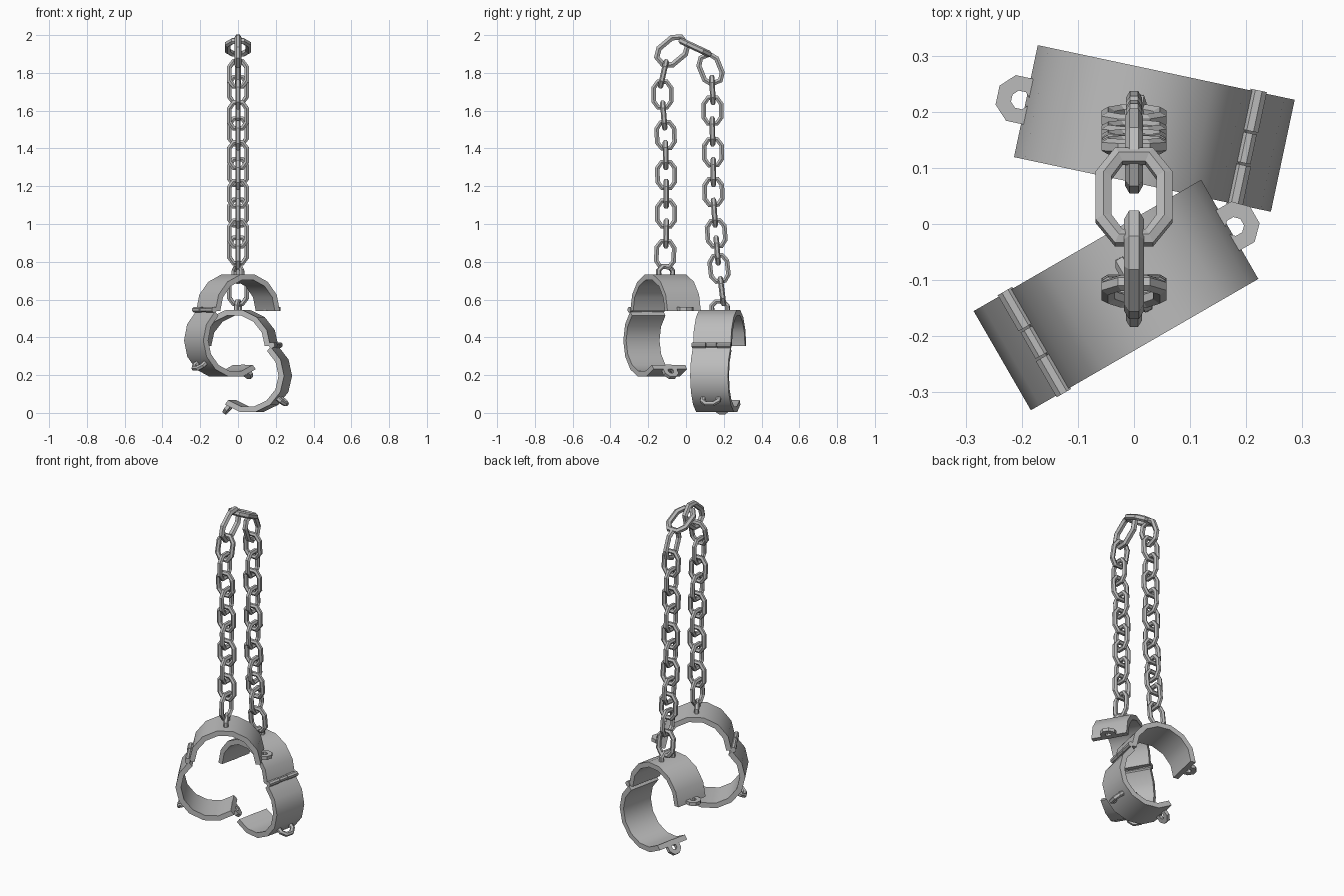
import bpy, bmesh, math
from mathutils import Matrix, Vector

cube = bpy.data.objects.get("Cube")
if cube:
    bpy.data.objects.remove(cube)

steel = bpy.data.materials.new("grey_steel")
steel.use_nodes = True
GREY = (0.5, 0.5, 0.5, 1)
steel.diffuse_color = GREY
steel.node_tree.nodes["Principled BSDF"].inputs["Base Color"].default_value = GREY

OUTER, INNER, HALF_WIDTH = 0.197, 0.167, 0.102
HINGE_X, OPENING = -0.2, math.radians(51)
T, R = Matrix.Translation, Matrix.Rotation


def finish(bm, name):
    bmesh.ops.recalc_face_normals(bm, faces=bm.faces)
    mesh = bpy.data.meshes.new(name)
    bm.to_mesh(mesh)
    bm.free()
    mesh.materials.append(steel)
    return mesh


def place(mesh, name, matrix, smooth=False):
    ob = bpy.data.objects.new(name, mesh)
    bpy.context.collection.objects.link(ob)
    ob.matrix_world = matrix
    if smooth:
        bpy.ops.object.select_all(action='DESELECT')
        ob.select_set(True)
        bpy.context.view_layer.objects.active = ob
        bpy.ops.object.shade_smooth_by_angle(angle=math.radians(40))
    return ob


def bridge(bm, rings, closed):
    """Skin a list of equal vertex rings, capping the ends if open."""
    n = len(rings[0])
    pairs = list(zip(rings, rings[1:]))
    if closed:
        pairs.append((rings[-1], rings[0]))
    else:
        bm.faces.new(rings[0])
        bm.faces.new(rings[-1])
    for a, b in pairs:
        for i in range(n):
            j = (i + 1) % n
            bm.faces.new((a[i], a[j], b[j], b[i]))


def rod_mesh(name, points, radius, closed, sides=6):
    """Mitred rod following a path in the local YZ plane."""
    bm = bmesh.new()
    pts = [Vector((0, y, z)) for y, z in points]
    rings, n = [], len(pts)
    for i, p in enumerate(pts):
        before = pts[i - 1] if closed or i else p
        after = pts[(i + 1) % n] if closed or i < n - 1 else p
        d = ((p - before).normalized() + (after - p).normalized()).normalized()
        normal = Vector((0, -d.z, d.y))
        ring = []
        for k in range(sides):
            a = math.tau * (k + 0.5) / sides
            ring.append(bm.verts.new(p + radius * (
                normal * math.cos(a) + Vector((1, 0, 0)) * math.sin(a))))
        rings.append(ring)
    bridge(bm, rings, closed)
    return finish(bm, name)


def band_mesh(segments=7):
    """Half of a cuff band, arching over +z."""
    bm = bmesh.new()
    rings = []
    for i in range(segments + 1):
        a = math.pi * i / segments
        rings.append([bm.verts.new((r * math.cos(a), y, r * math.sin(a)))
                      for r, y in ((OUTER, -HALF_WIDTH), (OUTER, HALF_WIDTH),
                                   (INNER, HALF_WIDTH), (INNER, -HALF_WIDTH))])
    bridge(bm, rings, False)
    return finish(bm, "cuff_band")


def eye_mesh(outer=0.045, inner=0.017, thick=0.02, sides=8):
    """Flat lock eye with a hole."""
    bm = bmesh.new()
    rings = []
    for i in range(sides):
        a = math.tau * (i + 0.5) / sides
        rings.append([bm.verts.new((r * math.cos(a), r * math.sin(a), z))
                      for r, z in ((outer, 0), (outer, thick),
                                   (inner, thick), (inner, 0))])
    bridge(bm, rings, True)
    return finish(bm, "lock_eye")


def knuckle_mesh(radius, length):
    bm = bmesh.new()
    bmesh.ops.create_cone(bm, cap_ends=True, segments=8, radius1=radius,
                          radius2=radius, depth=length,
                          matrix=R(math.pi / 2, 4, 'X') @ R(math.pi / 8, 4, 'Z'))
    return finish(bm, "hinge_knuckle")


band, eye = band_mesh(), eye_mesh()
staple = rod_mesh("staple", [(-.042, -.01), (-.042, .022), (-.02, .044),
                             (.02, .044), (.042, .022), (.042, -.01)], 0.014, False)
end_knuckle, mid_knuckle = knuckle_mesh(0.016, 0.074), knuckle_mesh(0.014, 0.054)


def cuff(name, y, z, degrees):
    base = T((0, y, z)) @ R(math.radians(degrees), 4, 'Z')
    hinge = T((HINGE_X, 0, 0))
    swung = (base @ hinge @ R(OPENING, 4, 'Y') @ hinge.inverted()
             @ R(math.pi, 4, 'X'))
    # fixed upper half and opened lower half share the same parts
    for half, m in (("upper", base), ("lower", swung)):
        place(band, f"{name}_{half}_band", m, True)
        place(eye, f"{name}_{half}_lock_eye", m @ T((0.207, 0, 0)))
        place(staple, f"{name}_{half}_staple", m @ T((0, 0, 0.192)))
    # hinge barrel
    for i, off in enumerate((-0.068, 0, 0.068)):
        place(mid_knuckle if off == 0 else end_knuckle,
              f"{name}_hinge_knuckle_{i + 1}", base @ T((-0.205, off, 0.006)))


cuff("front_cuff", -0.108, 0.54, 30)
cuff("back_cuff", 0.178, 0.353, 168)

# chain: link centres (y, z) from the front cuff up, over and down to the back cuff
link = rod_mesh("chain_link", [(.046, -.036), (.046, .036), (.023, .068), (-.023, .068),
                               (-.046, .036), (-.046, -.036), (-.023, -.068),
                               (.023, -.068)], 0.0145, True)
centres = [(-.11, .84), (-.105, .95), (-.105, 1.055), (-.105, 1.16), (-.105, 1.26),
           (-.108, 1.365), (-.108, 1.47), (-.118, 1.575), (-.125, 1.685),
           (-.12, 1.795), (-.073, 1.915), (.048, 1.935), (.13, 1.82), (.14, 1.71),
           (.14, 1.6), (.14, 1.49), (.143, 1.38), (.145, 1.275), (.145, 1.17),
           (.15, 1.06), (.16, .95), (.165, .86), (.175, .765), (.19, .645)]
bend_scale = {10: 1.22, 11: 1.18, 12: 1.1}
for i, (y, z) in enumerate(centres):
    y0, z0 = centres[max(i - 1, 0)]
    y1, z1 = centres[min(i + 1, len(centres) - 1)]
    m = T((0, y, z)) @ R(math.atan2(z1 - z0, y1 - y0) - math.pi / 2, 4, 'X')
    if i % 2:  # every other link is turned a quarter
        m = m @ R(math.pi / 2, 4, 'Z')
    place(link, f"chain_link_{i + 1}", m @ Matrix.Scale(bend_scale.get(i, 1), 4))
